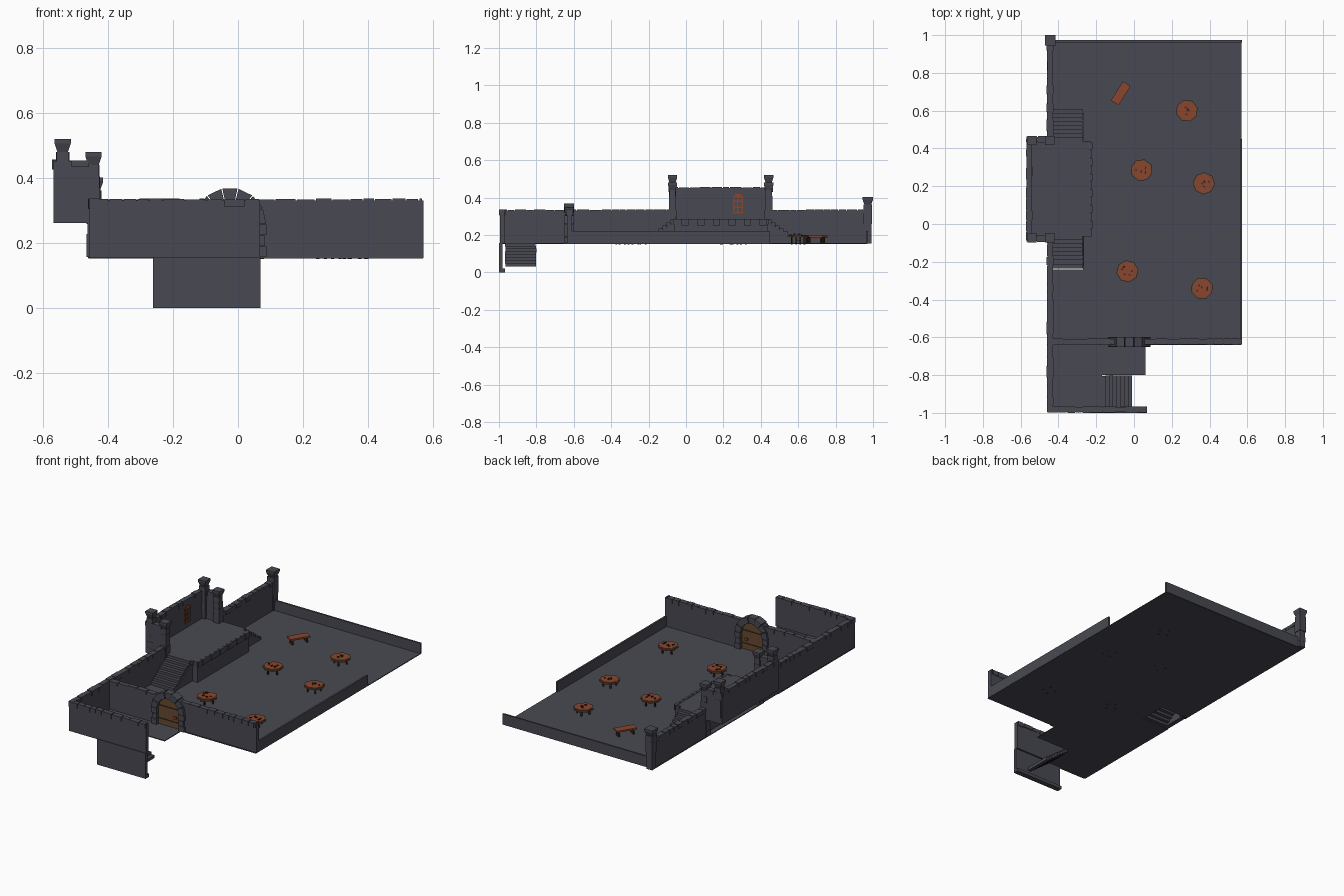
import bpy, bmesh, math, random
from mathutils import Matrix, Vector

if "Cube" in bpy.data.objects:
    bpy.data.objects.remove(bpy.data.objects["Cube"])

random.seed(4)


def material(name, rgb):
    m = bpy.data.materials.new(name)
    m.diffuse_color = (*rgb, 1)
    m.use_nodes = True
    m.node_tree.nodes["Principled BSDF"].inputs["Base Color"].default_value = m.diffuse_color
    return m


STONE = material("slate stone", (0.066, 0.066, 0.085))
ORANGE = material("orange wood", (0.25, 0.062, 0.027))
BROWN = material("brown wood", (0.13, 0.068, 0.03))
DARK = material("dark wood", (0.035, 0.018, 0.012))


def finish(name, bm, mat):
    bmesh.ops.recalc_face_normals(bm, faces=bm.faces)
    me = bpy.data.meshes.new(name)
    bm.to_mesh(me)
    bm.free()
    me.materials.append(mat)
    ob = bpy.data.objects.new(name, me)
    bpy.context.collection.objects.link(ob)
    return ob


def add_box(bm, x0, x1, y0, y1, z0, z1, rot=None):
    size = Matrix.Diagonal((x1 - x0, y1 - y0, z1 - z0, 1))
    mid = Matrix.Translation(((x0 + x1) / 2, (y0 + y1) / 2, (z0 + z1) / 2))
    bmesh.ops.create_cube(bm, size=1, matrix=(rot or Matrix()) @ mid @ size)


def boxes(name, mat, *dims):
    bm = bmesh.new()
    for d in dims:
        add_box(bm, *d)
    return finish(name, bm, mat)


def add_prism(bm, pts, y0, y1):
    """Extrude an x-z outline along y."""
    f = bm.faces.new([bm.verts.new((x, y0, z)) for x, z in pts])
    r = bmesh.ops.extrude_face_region(bm, geom=[f])
    bmesh.ops.translate(bm, vec=(0, y1 - y0, 0),
                        verts=[v for v in r["geom"] if isinstance(v, bmesh.types.BMVert)])


def wall(name, x0, x1, y0, y1, z0, z1):
    """Wall with an uneven row of coping stones along its top."""
    bm = bmesh.new()
    add_box(bm, x0, x1, y0, y1, z0, z1 - 0.006)
    along_x = x1 - x0 > y1 - y0
    a, end = (x0, x1) if along_x else (y0, y1)
    while a < end - 0.01:
        b = min(a + random.uniform(0.035, 0.07), end)
        d = random.uniform(0.001, 0.005)
        zb, zt = z1 - random.uniform(0.022, 0.032), z1 - random.uniform(0, 0.004)
        if along_x:
            add_box(bm, a, b - 0.004, y0 - d, y1 + d, zb, zt)
        else:
            add_box(bm, x0 - d, x1 + d, a, b - 0.004, zb, zt)
        a = b
    return finish(name, bm, STONE)


F = 0.157  # floor level
P = 0.282  # platform level

# Floors: hall (open under the near stair), entry landing with stairwell
boxes("hall_floor", STONE,
      (-0.27, 0.57, -0.64, 0.97, F - 0.005, F),
      (-0.46, -0.27, -0.07, 0.97, F - 0.005, F),
      (-0.46, -0.27, -0.64, -0.24, F - 0.005, F))
boxes("entry_floor", STONE,
      (-0.46, 0.06, -0.80, -0.64, F - 0.005, F),
      (-0.46, -0.17, -0.99, -0.80, F - 0.005, F))

# High walls
wall("left_wall_front", -0.458, -0.43, -0.995, -0.08, F - 0.003, 0.337)
wall("left_wall_back", -0.458, -0.43, 0.45, 0.96, F - 0.003, 0.337)
wall("entry_wall", -0.458, 0.068, -0.995, -0.97, F - 0.003, 0.337)
boxes("entry_lower_wall", STONE, (-0.262, 0.07, -1.0, -0.98, 0, F),
      (-0.262, 0.07, -1.0, -0.967, 0, 0.02))
wall("hall_wall_left", -0.43, -0.10, -0.636, -0.61, F - 0.003, 0.337)
wall("hall_wall_right", 0.05, 0.571, -0.636, -0.61, F - 0.003, 0.337)

# Low parapets
boxes("right_parapet", STONE, (0.56, 0.571, -0.636, 0.45, F - 0.003, 0.22))
boxes("back_parapet", STONE, (-0.43, 0.571, 0.962, 0.973, F - 0.003, 0.22))

# Arched doorway: jamb stones and wedge stones
cx, cz, r_in, r_out = -0.025, 0.258, 0.074, 0.112
bm = bmesh.new()
for s in (-1, 1):
    for i in range(3):
        a, b = cx + s * r_in, cx + s * (r_out - 0.006 * (i % 2))
        add_box(bm, min(a, b), max(a, b), -0.652, -0.598, F + i * 0.034, F + i * 0.034 + 0.032)
for i in range(7):
    a0, a1 = math.pi * i / 7 + 0.015, math.pi * (i + 1) / 7 - 0.015
    ring = [(r_in, a0), (r_out, a0), (r_out, a1), (r_in, a1)]
    add_prism(bm, [(cx + r * math.cos(a), cz + r * math.sin(a)) for r, a in ring],
              -0.652 + 0.004 * (i % 2), -0.598 - 0.004 * (i % 2))
finish("door_arch", bm, STONE)

# Door leaf, straps and handles
bm = bmesh.new()
arc = [(cx + 0.077 * math.cos(math.pi * i / 8), cz + 0.077 * math.sin(math.pi * i / 8)) for i in range(9)]
add_prism(bm, [(cx + 0.077, F)] + arc + [(cx - 0.077, F)], -0.632, -0.618)
finish("door", bm, BROWN)
boxes("door_straps", DARK, *[(cx - 0.07, cx + 0.07, -0.634, -0.616, z, z + 0.006) for z in (0.19, 0.27)])
boxes("door_handles", ORANGE, (cx + 0.035, cx + 0.05, -0.642, -0.608, 0.215, 0.23))


def stairs(name, steps, x0, x1, y0, y1, z0, z1, axis):
    """Thin treads and risers climbing from start (x0/y0, z0) to end (x1/y1, z1)."""
    bm = bmesh.new()
    h = (z1 - z0) / steps
    for i in range(steps):
        t0, t1 = i / steps, (i + 1) / steps
        zt = z0 + h * (i + 1)
        j = random.uniform(0, 0.004)
        if axis == "x":
            a, b = x0 + (x1 - x0) * t0, x0 + (x1 - x0) * t1
            add_box(bm, min(a, b), max(a, b), y0 - j, y1 - j, zt - abs(h) - 0.004, zt)
        else:
            a, b = y0 + (y1 - y0) * t0, y0 + (y1 - y0) * t1
            add_box(bm, x0 - j, x1 - j, min(a, b), max(a, b), zt - abs(h) - 0.004, zt)
    return bm if name is None else finish(name, bm, STONE)


# Stairs up to the platform on both sides, and the stair down from the entry
for name, ya, yb in (("near_stair", -0.235, -0.06), ("far_stair", 0.61, 0.435)):
    stairs(name, 8, -0.43, -0.27, ya, yb, F, P, "y")
    bm = bmesh.new()  # sloping cheek that closes the open side
    f = bm.faces.new([bm.verts.new(c) for c in ((-0.272, ya, F), (-0.272, yb, F), (-0.272, yb, P - 0.01))])
    r = bmesh.ops.extrude_face_region(bm, geom=[f])
    bmesh.ops.translate(bm, vec=(0.006, 0, 0), verts=[v for v in r["geom"] if isinstance(v, bmesh.types.BMVert)])
    finish(name + "_cheek", bm, STONE)
stairs("entry_stair", 8, -0.01, -0.17, -0.965, -0.80, 0.035, F, "x")

# Platform, alcove and edge stones
boxes("platform", STONE, (-0.43, -0.23, -0.065, 0.435, F, P),
      (-0.555, -0.43, -0.07, 0.44, 0.262, P))
trim = []
for i in range(12):
    y = -0.065 + i * 0.5 / 12
    trim.append((-0.24, -0.224 + 0.004 * (i % 2), y, y + 0.038, 0.25, P + 0.002))
for i in range(4):
    x = -0.265 + i * 0.009
    for y in (-0.07, 0.428):
        trim.append((x, x + 0.008, y, y + 0.012, 0.255, P + 0.002))
boxes("platform_edge_stones", STONE, *trim)
wall("alcove_back_wall", -0.568, -0.543, -0.085, 0.455, 0.262, 0.458)
wall("alcove_near_wall", -0.568, -0.455, -0.09, -0.066, 0.262, 0.457)
wall("alcove_far_wall", -0.568, -0.455, 0.436, 0.46, 0.262, 0.457)


def column(name, x, y, z0, z1, r):
    """Stacked uneven stones with a flared square cap."""
    bm = bmesh.new()
    n = max(3, round((z1 - z0 - 0.04) / 0.035))
    h = (z1 - z0 - 0.04) / n
    for i in range(n):
        w = r * random.uniform(0.68, 0.85)
        add_box(bm, x - w, x + w, y - w, y + w, z0 + i * h, z0 + (i + 1) * h)
    m = Matrix.Translation((x, y, z1 - 0.027)) @ Matrix.Rotation(math.pi / 4, 4, "Z")
    bmesh.ops.create_cone(bm, cap_ends=True, segments=4, radius1=r * 0.9, radius2=r * 1.41, depth=0.028, matrix=m)
    add_box(bm, x - r, x + r, y - r, y + r, z1 - 0.013, z1)
    finish(name, bm, STONE)


for side, y in (("near", -0.072), ("far", 0.442)):
    column(side + "_outer_column", -0.54, y, 0.262, 0.52, 0.025)
    column(side + "_inner_column", -0.445, y, F, 0.48, 0.025)
column("back_corner_column", -0.443, 0.972, F - 0.003, 0.402, 0.028)

# Alcove window: arched lattice
win = [(-0.545, -0.537, y, y + 0.008, 0.315, t) for y, t in ((0.252, 0.405), (0.274, 0.42), (0.296, 0.405))]
win += [(-0.545, -0.537, 0.252, 0.304, z, z + 0.008) for z in (0.315, 0.345, 0.375, 0.40)]
win.append((-0.545, -0.537, 0.262, 0.294, 0.408, 0.418))
boxes("alcove_window", ORANGE, *win)

# Round tables with rim, legs and crockery
for k, (x, y) in enumerate(((0.28, 0.60), (0.04, 0.285), (0.37, 0.215), (-0.035, -0.25), (0.36, -0.34))):
    at = Matrix.Translation((x, y, 0)) @ Matrix.Rotation(0.3 + k, 4, "Z")
    for part, mat, r, z, d in (("top", ORANGE, 0.052, 0.196, 0.008), ("rim", BROWN, 0.059, 0.193, 0.009)):
        bm = bmesh.new()
        bmesh.ops.create_cone(bm, cap_ends=True, segments=8, radius1=r, radius2=r, depth=d,
                              matrix=at @ Matrix.Translation((0, 0, z)))
        finish(f"table_{part}_{k}", bm, mat)
    bm = bmesh.new()
    for i in range(4):
        a = i * math.pi / 2
        lx, ly = 0.036 * math.cos(a), 0.036 * math.sin(a)
        add_box(bm, lx - 0.004, lx + 0.004, ly - 0.004, ly + 0.004, 0.15, 0.19, at)
    for i in range(6):
        a, r = random.uniform(0, 6.28), random.uniform(0.005, 0.032)
        lx, ly = r * math.cos(a), r * math.sin(a)
        add_box(bm, lx - 0.006, lx + 0.006, ly - 0.003, ly + 0.003, 0.199, random.uniform(0.202, 0.207), at)
    finish(f"table_legs_and_crockery_{k}", bm, DARK)

# Bench
at = Matrix.Translation((-0.07, 0.692, 0)) @ Matrix.Rotation(math.radians(58), 4, "Z")
bm = bmesh.new()
add_box(bm, -0.06, 0.06, -0.024, 0.024, 0.187, 0.197, at)
finish("bench_seat", bm, ORANGE)
bm = bmesh.new()
for s in (-1, 1):
    add_box(bm, s * 0.045 - 0.004, s * 0.045 + 0.004, -0.018, 0.018, F, 0.187, at)
finish("bench_legs", bm, DARK)
